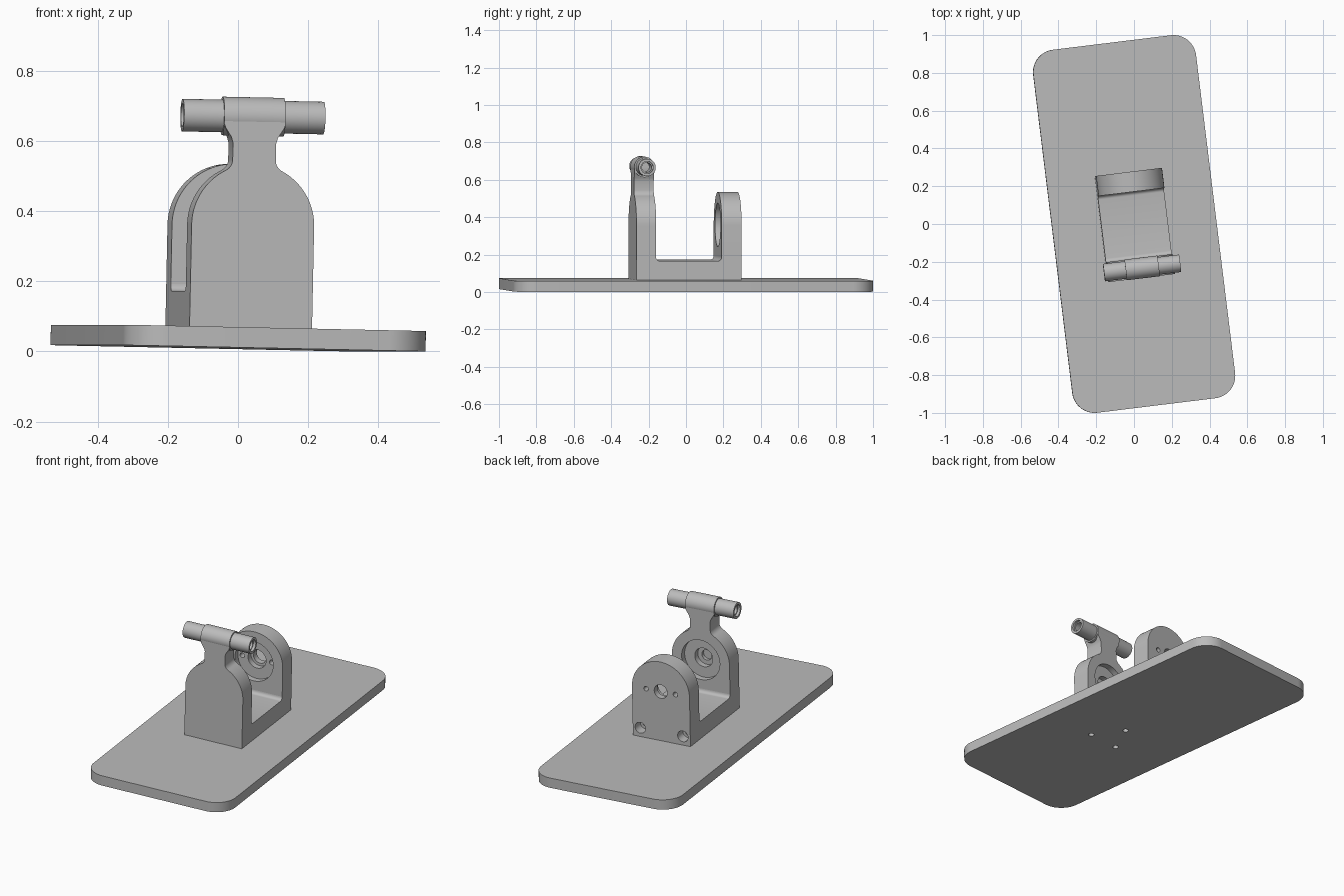
import bpy, bmesh
from math import sin, cos, pi, radians, sqrt, atan2
from mathutils import Matrix, Vector

if "Cube" in bpy.data.objects:
    bpy.data.objects.remove(bpy.data.objects["Cube"], do_unlink=True)

GREY = (0.5, 0.5, 0.5, 1)
metal = bpy.data.materials.new("plain grey")
metal.use_nodes = True
metal.diffuse_color = GREY
metal.node_tree.nodes["Principled BSDF"].inputs["Base Color"].default_value = GREY

# Whole assembly is turned and leans slightly to one side
POSE = (Matrix.Translation((0, 0, 0.009)) @ Matrix.Rotation(radians(7), 4, "Z")
        @ Matrix.Rotation(radians(1.2), 4, "Y"))

PLATE_T = 0.058
HALF_W = 0.176
ARCH_Z = 0.35
FLOOR_Z = 0.16
FRONT, FRONT_IN, BACK_IN, BACK = -0.289, -0.183, 0.17, 0.277
NECK = 0.062
HEAD = 0.088
AXIS = Vector((0, (FRONT + FRONT_IN) / 2, 0.661))


def arc(cx, cy, r, a0, a1, n=16):
    return [(cx + r * cos(a0 + (a1 - a0) * i / n),
             cy + r * sin(a0 + (a1 - a0) * i / n)) for i in range(n + 1)]


def finish(name, bm):
    bmesh.ops.remove_doubles(bm, verts=bm.verts, dist=1e-5)
    bmesh.ops.recalc_face_normals(bm, faces=bm.faces)
    mesh = bpy.data.meshes.new(name)
    bm.to_mesh(mesh)
    bm.free()
    mesh.materials.append(metal)
    obj = bpy.data.objects.new(name, mesh)
    bpy.context.collection.objects.link(obj)
    return obj


def prism(name, points, direction):
    bm = bmesh.new()
    face = bm.faces.new([bm.verts.new(p) for p in points])
    ext = bmesh.ops.extrude_face_region(bm, geom=[face])
    moved = [v for v in ext["geom"] if isinstance(v, bmesh.types.BMVert)]
    bmesh.ops.translate(bm, verts=moved, vec=direction)
    return finish(name, bm)


def rod(name, start, end, r):
    start, end = Vector(start), Vector(end)
    d = end - start
    bm = bmesh.new()
    place = Matrix.Translation((start + end) / 2) @ d.to_track_quat("Z", "Y").to_matrix().to_4x4()
    bmesh.ops.create_cone(bm, cap_ends=True, segments=48, radius1=r, radius2=r,
                          depth=d.length, matrix=place)
    return finish(name, bm)


def drill(obj, holes):
    for start, end, r in holes:
        cutter = rod("cutter", start, end, r)
        cutter.hide_render = True
        mod = obj.modifiers.new("hole", "BOOLEAN")
        mod.operation, mod.solver, mod.object = "DIFFERENCE", "EXACT", cutter
        graph = bpy.context.evaluated_depsgraph_get()
        cut = bpy.data.meshes.new_from_object(obj.evaluated_get(graph))
        obj.modifiers.clear()
        obj.data = cut
        bpy.data.objects.remove(cutter, do_unlink=True)


def wall_hole(x, z, y0, y1, r):
    return ((x, y0, z), (x, y1, z), r)


# Base plate with rounded corners and three screw holes underneath
px, py, pr = 0.314, 0.848, 0.12
outline = []
for i, (sx, sy) in enumerate([(1, 1), (-1, 1), (-1, -1), (1, -1)]):
    outline += arc(sx * px, sy * py, pr, i * pi / 2, (i + 1) * pi / 2)
base_plate = prism("base_plate", [(x, y, 0) for x, y in outline], (0, 0, PLATE_T))
drill(base_plate, [((x, y, -0.1), (x, y, 0.05), 0.016)
                   for x, y in [(0.1, -0.235), (-0.1, -0.235), (0, -0.065)]])

# Bracket floor with filleted corners against both walls
fr = 0.02
floor = [(FRONT_IN, PLATE_T), (BACK_IN, PLATE_T)]
floor += arc(BACK_IN - fr, FLOOR_Z + fr, fr, 0, -pi / 2, 6)
floor += arc(FRONT_IN + fr, FLOOR_Z + fr, fr, -pi / 2, -pi, 6)
bracket_floor = prism("bracket_floor", [(-HALF_W, y, z) for y, z in floor], (2 * HALF_W, 0, 0))

# Back wall: arched, with bearing recess, bolt holes and counterbores
arch = [(HALF_W, PLATE_T)] + arc(0, ARCH_Z, HALF_W, 0, pi, 48) + [(-HALF_W, PLATE_T)]
back_wall = prism("back_wall", [(x, BACK_IN, z) for x, z in arch], (0, BACK - BACK_IN, 0))
holes = [wall_hole(0, ARCH_Z, 0, BACK_IN + 0.035, 0.117),
         wall_hole(0, ARCH_Z, 0, BACK_IN + 0.07, 0.055),
         wall_hole(0, ARCH_Z, 0, 0.5, 0.04)]
for s in (-1, 1):
    holes += [wall_hole(s * 0.09, ARCH_Z, 0, 0.5, 0.014),
              wall_hole(s * 0.13, 0.11, BACK - 0.06, 0.5, 0.032),
              wall_hole(s * 0.13, 0.11, BACK - 0.1, 0.5, 0.016)]
drill(back_wall, holes)

# Front wall: arch that sweeps into a neck and flares out to the head
f = 0.035
fz = ARCH_Z + sqrt((HALF_W + f) ** 2 - (NECK + f) ** 2)
meet = atan2(fz - ARCH_Z, NECK + f)
side = [(HALF_W, PLATE_T)] + arc(0, ARCH_Z, HALF_W, 0, meet, 24)
side += arc(NECK + f, fz, f, meet - pi, -pi, 10)[1:]
side += [(NECK, 0.585), (NECK + 0.005, 0.602), (HEAD - 0.004, 0.628), (HEAD, 0.64), (HEAD, AXIS.z)]
shape = side + [(-x, z) for x, z in reversed(side)]
front_wall = prism("front_wall", [(x, FRONT, z) for x, z in shape], (0, FRONT_IN - FRONT, 0))
drill(front_wall, [wall_hole(0, ARCH_Z, 0, FRONT_IN - 0.035, 0.117),
                   wall_hole(0, ARCH_Z, 0, FRONT_IN - 0.07, 0.055),
                   wall_hole(0, ARCH_Z, 0, FRONT_IN - 0.09, 0.03)])

# Head barrel and the hollow cross pin running through it
along = Vector((1, 0, 0))
head_barrel = rod("head_barrel", AXIS - along * HEAD, AXIS + along * HEAD, 0.055)
half = 0.203
cross_pin = rod("cross_pin", AXIS - along * half, AXIS + along * half, 0.0465)
bores = [(AXIS - along, AXIS + along, 0.026)]
for s in (-1, 1):
    bores.append((AXIS + along * s * (half - 0.015), AXIS + along * s, 0.033))
drill(cross_pin, bores)

# Place every part and smooth the round surfaces
parts = [base_plate, bracket_floor, back_wall, front_wall, head_barrel, cross_pin]
bpy.ops.object.select_all(action="DESELECT")
for part in parts:
    part.matrix_world = POSE
    part.select_set(True)
bpy.context.view_layer.objects.active = base_plate
bpy.ops.object.shade_smooth_by_angle(angle=radians(30))
